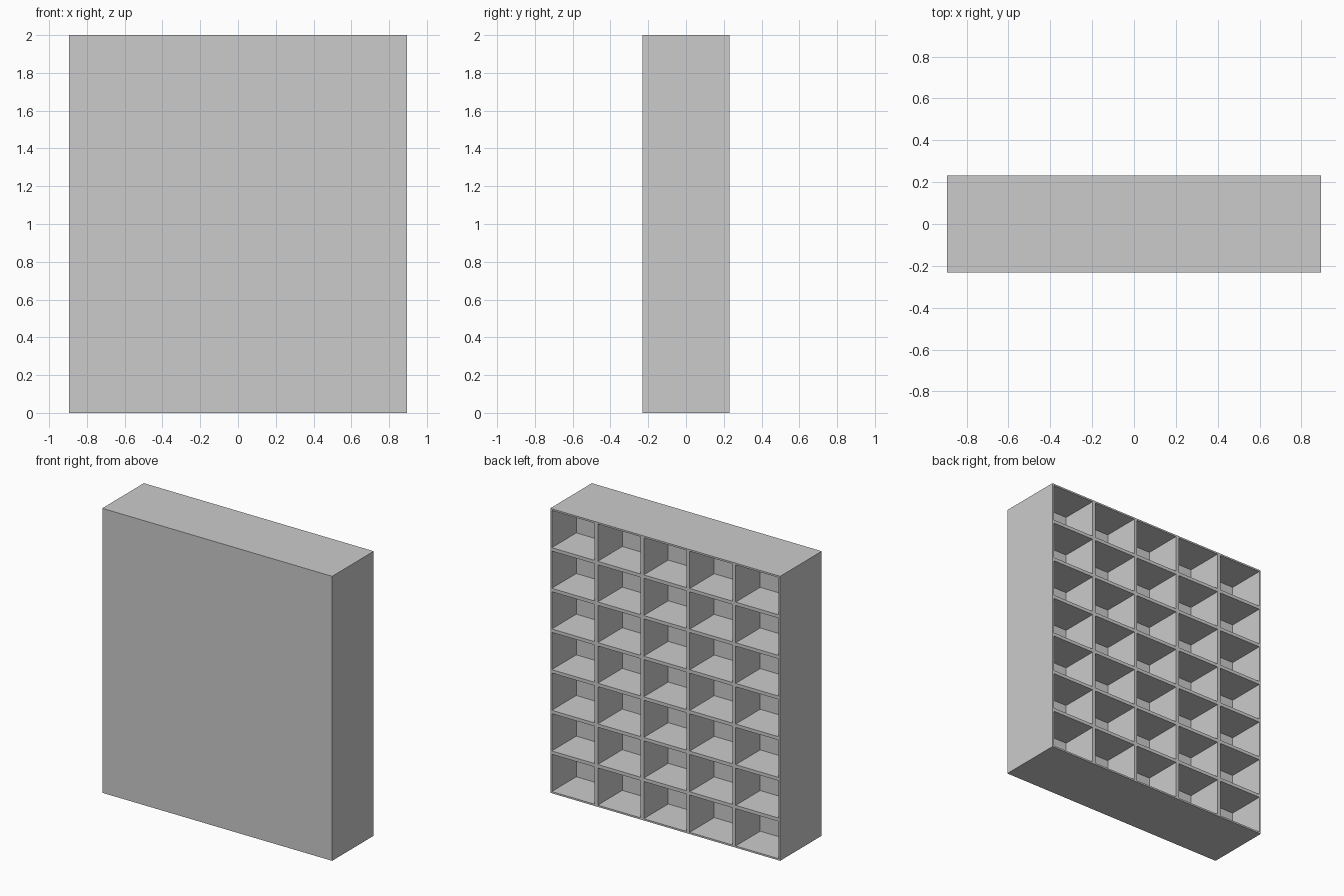
import bpy, bmesh
from math import radians
from mathutils import Matrix, Vector

if "Cube" in bpy.data.objects:
    bpy.data.objects.remove(bpy.data.objects["Cube"])

HALF_W, HALF_D = 0.894, 0.231      # overall half width and half depth
COLS, ROWS = 5, 7
HALF_WALL = 0.012                  # half the thickness of a divider
POCKET = 0.272                     # compartment depth

bm = bmesh.new()

# Open face at the back, divided into one face per compartment
place = (Matrix.Translation((0, HALF_D, 1)) @ Matrix.Rotation(radians(-90), 4, 'X')
         @ Matrix.Diagonal((HALF_W, 1, 1, 1)))
bmesh.ops.create_grid(bm, x_segments=COLS, y_segments=ROWS, size=1, matrix=place)
cells = bm.faces[:]

# Outer sides and the closed front
rim = [e for e in bm.edges if e.is_boundary]
ext = bmesh.ops.extrude_edge_only(bm, edges=rim)['geom']
bmesh.ops.translate(bm, vec=(0, -2 * HALF_D, 0),
                    verts=[g for g in ext if isinstance(g, bmesh.types.BMVert)])
bmesh.ops.holes_fill(bm, edges=[e for e in bm.edges if e.is_boundary], sides=0)

# Divider edges, then the recessed compartments
bmesh.ops.inset_individual(bm, faces=cells, thickness=HALF_WALL, use_even_offset=True)
floors = bmesh.ops.extrude_discrete_faces(bm, faces=cells)['faces']
bmesh.ops.translate(bm, vec=Vector((0, -POCKET, 0)),
                    verts=list({v for f in floors for v in f.verts}))

# Clean up coplanar edges and orient the surface
bmesh.ops.dissolve_limit(bm, angle_limit=radians(1), verts=bm.verts[:], edges=bm.edges[:])
bmesh.ops.recalc_face_normals(bm, faces=bm.faces[:])

mesh = bpy.data.meshes.new("pigeonhole_cabinet")
bm.to_mesh(mesh)
bm.free()
bpy.context.collection.objects.link(bpy.data.objects.new("pigeonhole_cabinet", mesh))
